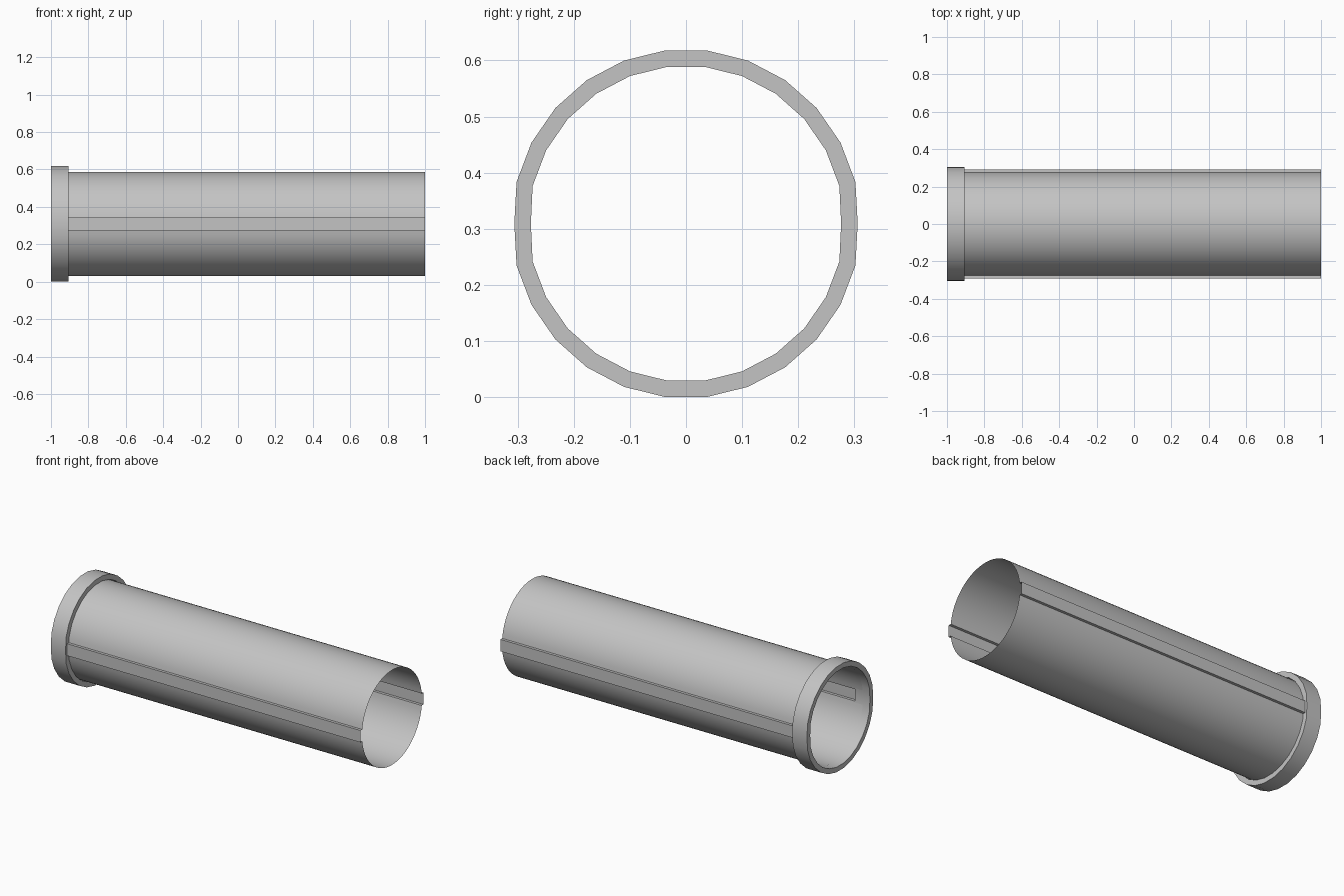
import bpy, bmesh, math

if "Cube" in bpy.data.objects:
    bpy.data.objects.remove(bpy.data.objects["Cube"])

CENTRE_Z = 0.309
TUBE_R = 0.278
RAIL_HALF, RAIL_Y = 0.035, 0.292

grey = bpy.data.materials.new("plain grey")
grey.use_nodes = True
colour = (0.55, 0.55, 0.55, 1)
grey.diffuse_color = colour
grey.node_tree.nodes["Principled BSDF"].inputs["Base Color"].default_value = colour


def loft(name, sections, wrap=False):
    """Bridge closed (y, z) outlines placed at given x positions."""
    bm = bmesh.new()
    loops = [[bm.verts.new((x, y, z + CENTRE_Z)) for y, z in pts]
             for x, pts in sections]
    pairs = list(zip(loops, loops[1:]))
    if wrap:
        pairs.append((loops[-1], loops[0]))
    for a, b in pairs:
        for i in range(len(a)):
            j = (i + 1) % len(a)
            bm.faces.new((a[i], b[i], b[j], a[j]))
    bmesh.ops.recalc_face_normals(bm, faces=bm.faces)
    mesh = bpy.data.meshes.new(name)
    bm.to_mesh(mesh)
    bm.free()
    mesh.materials.append(grey)
    obj = bpy.data.objects.new(name, mesh)
    bpy.context.collection.objects.link(obj)
    bpy.ops.object.select_all(action="DESELECT")
    obj.select_set(True)
    bpy.context.view_layer.objects.active = obj
    bpy.ops.object.shade_smooth_by_angle(angle=math.radians(30))
    return obj


# Thin open tube whose wall steps outward into a flat channel on each side
gap = math.asin(RAIL_HALF / TUBE_R)
steps = 32
half = [(RAIL_Y, RAIL_HALF)]
for i in range(steps + 1):
    a = gap + (math.pi - 2 * gap) * i / steps
    half.append((TUBE_R * math.cos(a), TUBE_R * math.sin(a)))
half.append((-RAIL_Y, RAIL_HALF))
outline = half + [(-y, -z) for y, z in half]
loft("channelled_tube", [(-0.955, outline), (1, outline)])


# Solid collar, with its two side corners drawn slightly inward
def collar_outline(radius, sides=26):
    pts = []
    for i in range(sides):
        a = math.tau * i / sides
        r = radius - (0.005 if i % (sides // 2) == 0 else 0)
        pts.append((r * math.cos(a), r * math.sin(a)))
    return pts


outer, inner = collar_outline(0.311), collar_outline(0.2815)
loft("end_collar", [(-1, inner), (-1, outer), (-0.905, outer), (-0.905, inner)],
     wrap=True)
